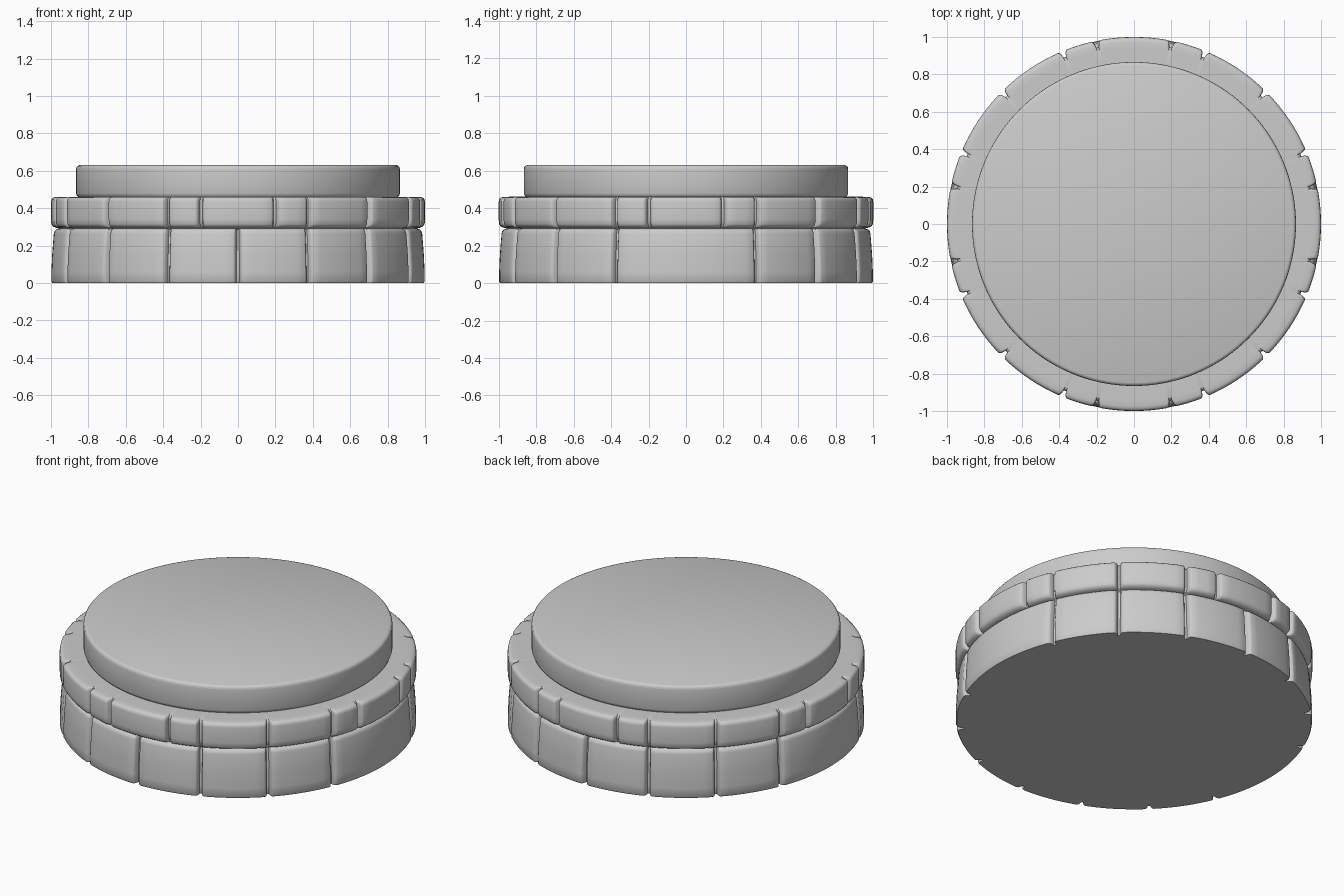
import bpy, bmesh
from math import sin, cos, radians

if "Cube" in bpy.data.objects:
    bpy.data.objects.remove(bpy.data.objects["Cube"])

# Joint cross-section: (angle offset in degrees, fraction of full depth)
JOINT = [(-1.5, 0), (-1.05, 0.12), (-0.7, 0.4), (-0.4, 1), (0.4, 1),
         (0.7, 0.4), (1.05, 0.12), (1.5, 0)]


def ring_samples(joints, depth):
    """Angles around the circle with the inward offset at each."""
    if not joints:
        return [(i * 2.5, 0) for i in range(144)]
    out = []
    joints = sorted(joints)
    for i, a in enumerate(joints):
        out += [(a + o, f * depth) for o, f in JOINT]
        nxt = joints[(i + 1) % len(joints)] + (360 if i + 1 == len(joints) else 0)
        start, end = a + 1.5, nxt - 1.5
        n = max(2, round((end - start) / 2.5))
        out += [(start + (end - start) * k / n, 0) for k in range(1, n)]
    return out


def course(name, profile, joints=(), depth=0.035, cap_bottom=False, cap_top=False):
    """Revolve a (radius, z, joint strength) profile, pressing joints into it."""
    bm = bmesh.new()
    samples = ring_samples(joints, depth)
    rows = [[bm.verts.new(((r - d * s) * cos(radians(a)), (r - d * s) * sin(radians(a)), z))
             for a, d in samples] for r, z, s in profile]
    n = len(samples)
    for lo, hi in zip(rows, rows[1:]):
        for i in range(n):
            j = (i + 1) % n
            bm.faces.new((lo[i], lo[j], hi[j], hi[i]))
    if cap_bottom:
        bm.faces.new(rows[0][::-1])
    if cap_top:
        bm.faces.new(rows[-1])
    mesh = bpy.data.meshes.new(name)
    bm.to_mesh(mesh)
    bm.free()
    obj = bpy.data.objects.new(name, mesh)
    bpy.context.collection.objects.link(obj)
    bpy.ops.object.select_all(action='DESELECT')
    obj.select_set(True)
    bpy.context.view_layer.objects.active = obj
    bpy.ops.object.shade_smooth_by_angle(angle=radians(40))
    return obj


# Lower stone course: joints every 22.5 degrees, none on the left and right axes
lower_joints = [k * 22.5 for k in range(16) if k not in (0, 8)]
course("lower_stone_course",
       [(0.993, 0, 1), (0.998, 0.008, 1), (0.998, 0.06, 1), (0.994, 0.15, 1),
        (0.985, 0.265, 1), (0.981, 0.278, 1), (0.972, 0.287, 0.7), (0.955, 0.292, 0)],
       lower_joints, cap_bottom=True)

# Upper stone course: smaller, irregular blocks, same in each quadrant
upper_joints = [q + a for q in (0, 90, 180, 270) for a in (11.7, 22.5, 45, 67.5, 78.3)]
course("upper_stone_course",
       [(0.955, 0.292, 0), (0.975, 0.296, 0.5), (0.990, 0.303, 1), (0.998, 0.315, 1),
        (1.0, 0.34, 1), (1.0, 0.435, 1), (0.997, 0.449, 1), (0.988, 0.457, 1),
        (0.975, 0.460, 0.8), (0.945, 0.461, 0), (0.855, 0.461, 0)],
       upper_joints)

# Plain round top slab
course("top_slab",
       [(0.855, 0.461, 0), (0.862, 0.468, 0), (0.866, 0.48, 0), (0.866, 0.605, 0),
        (0.864, 0.618, 0), (0.858, 0.626, 0), (0.848, 0.630, 0)],
       cap_top=True)
